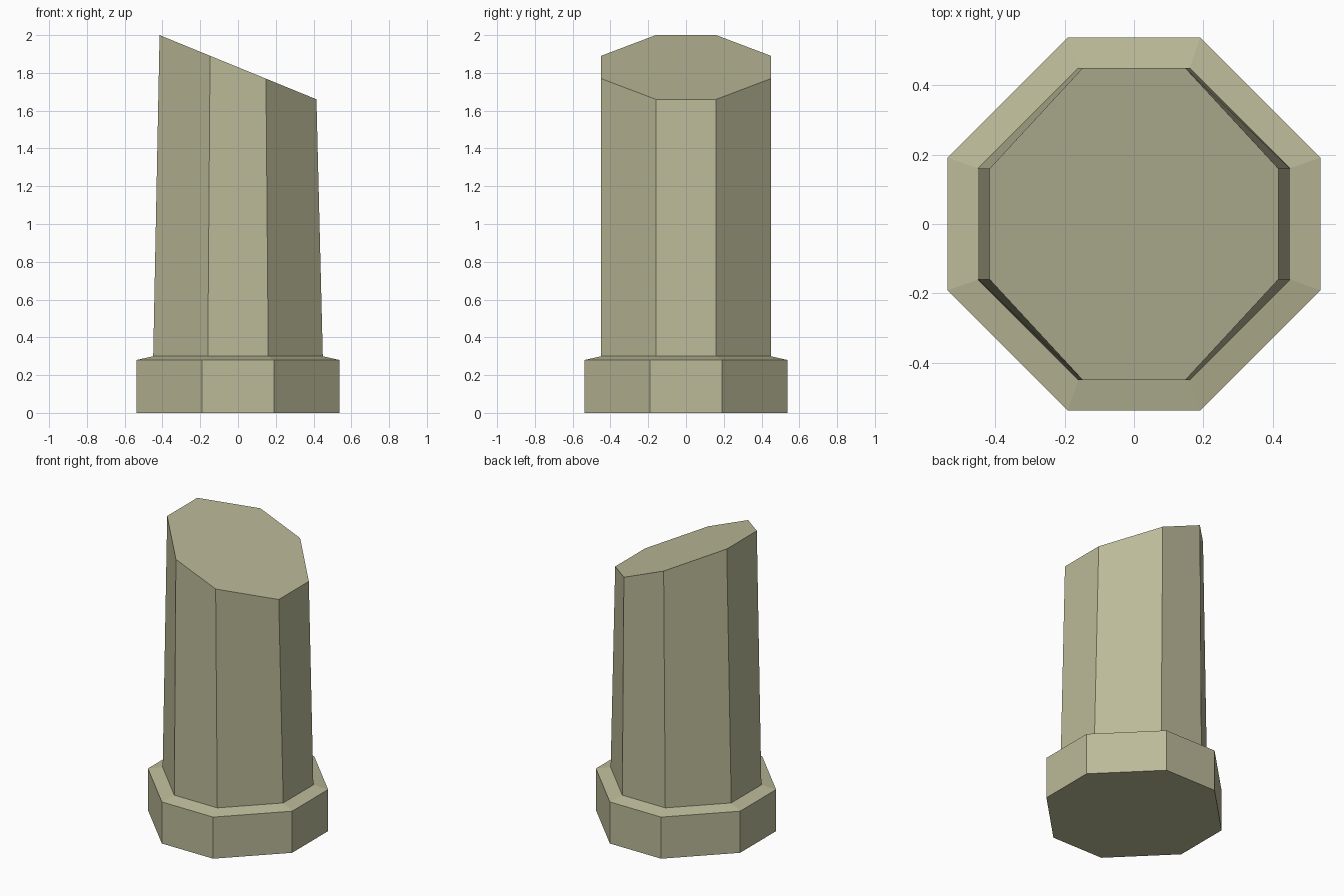
import bpy, bmesh

if "Cube" in bpy.data.objects:
    bpy.data.objects.remove(bpy.data.objects["Cube"])

stone = bpy.data.materials.new("pale olive stone")
stone.diffuse_color = (0.50, 0.49, 0.315, 1)
stone.use_nodes = True
stone.node_tree.nodes["Principled BSDF"].inputs["Base Color"].default_value = stone.diffuse_color


def octagon(w, c, sx=1.0):
    """Chamfered square: half width w, half flat length c, x scaled by sx."""
    pts = [(w, -c), (w, c), (c, w), (-c, w), (-w, c), (-w, -c), (-c, -w), (c, -w)]
    return [(x * sx, y) for x, y in pts]


def loft(name, rings):
    """Join (outline, height function) rings with side faces and end caps."""
    bm = bmesh.new()
    loops = [[bm.verts.new((x, y, z(x))) for x, y in pts] for pts, z in rings]
    for a, b in zip(loops, loops[1:]):
        for i in range(len(a)):
            j = (i + 1) % len(a)
            bm.faces.new((a[i], a[j], b[j], b[i]))
    bm.faces.new(loops[0][::-1])
    bm.faces.new(loops[-1])
    mesh = bpy.data.meshes.new(name)
    bm.to_mesh(mesh)
    bm.free()
    mesh.materials.append(stone)
    ob = bpy.data.objects.new(name, mesh)
    bpy.context.collection.objects.link(ob)
    return ob


# Pillar: plinth, sloped shoulder, tapered shaft and slanted top in one skin
loft("pillar", [
    (octagon(0.537, 0.191), lambda x: 0.0),
    (octagon(0.537, 0.191), lambda x: 0.28),
    (octagon(0.449, 0.16), lambda x: 0.30),
    (octagon(0.449, 0.16, 0.925), lambda x: 1.83 - 0.409 * x),
])
